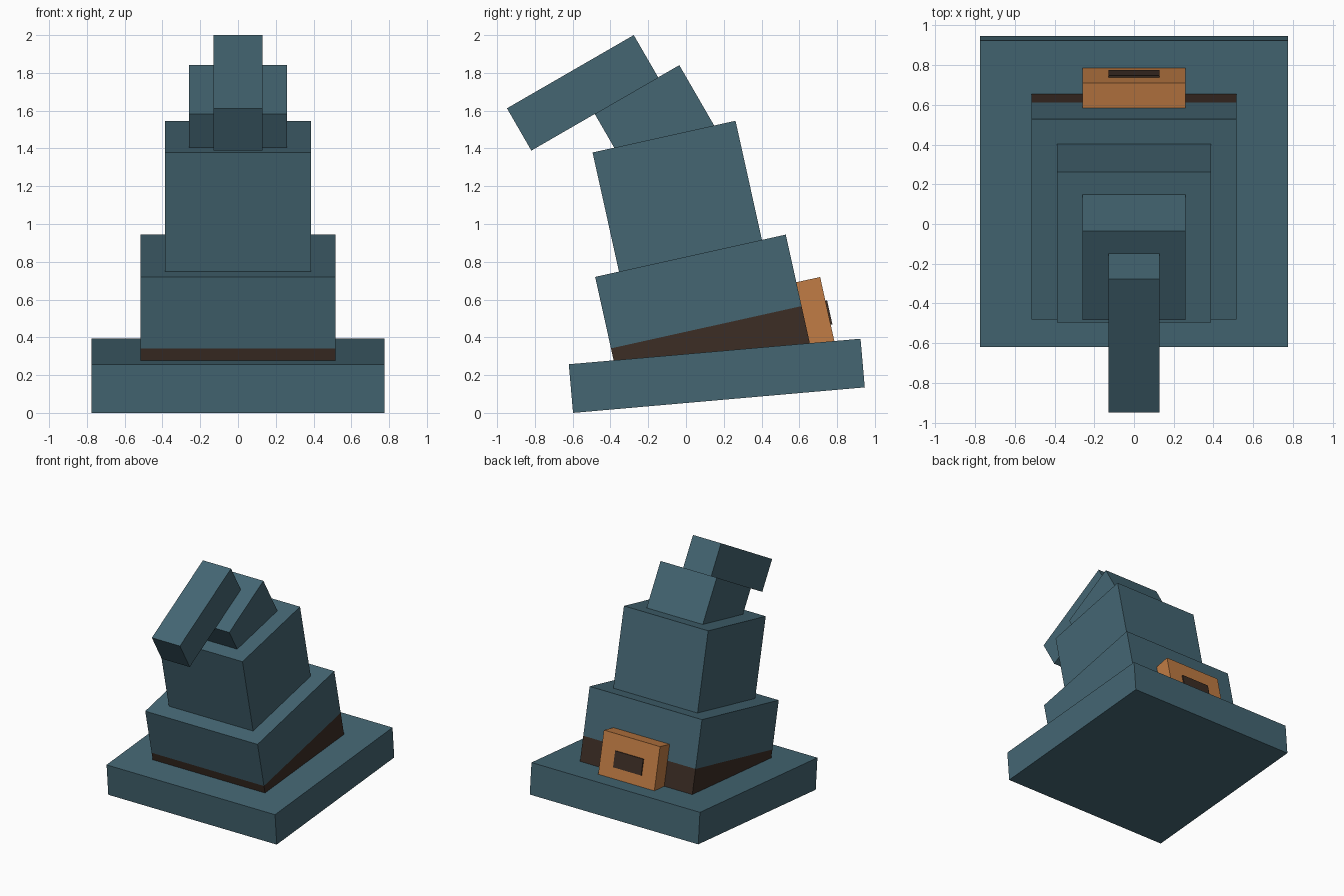
import bpy
import bmesh
from math import radians
from mathutils import Matrix, Vector

if "Cube" in bpy.data.objects:
    bpy.data.objects.remove(bpy.data.objects["Cube"])

U = 0.1292  # one block unit of the model


def material(name, rgb):
    m = bpy.data.materials.new(name)
    m.diffuse_color = (*rgb, 1.0)
    m.use_nodes = True
    m.node_tree.nodes["Principled BSDF"].inputs["Base Color"].default_value = m.diffuse_color
    return m


teal = material("dusty teal", (0.058, 0.133, 0.171))
brown = material("dark brown", (0.045, 0.026, 0.018))
copper = material("copper orange", (0.533, 0.202, 0.058))


def frame(y, z, degrees):
    """Tilted frame whose origin lies at (y, z) on the centre line."""
    return Matrix.Translation((0, y, z)) @ Matrix.Rotation(radians(degrees), 4, 'X')


def block(name, base, width, y_range, z_range, mat):
    """Box centred on x, sized in units inside a tilted frame."""
    (y0, y1), (z0, z1) = y_range, z_range
    bm = bmesh.new()
    bmesh.ops.create_cube(bm, size=U)
    bmesh.ops.scale(bm, vec=Vector((width, y1 - y0, z1 - z0)), verts=bm.verts)
    bmesh.ops.translate(bm, vec=Vector((0, y0 + y1, z0 + z1)) * U / 2, verts=bm.verts)
    me = bpy.data.meshes.new(name)
    bm.to_mesh(me)
    bm.free()
    me.materials.append(mat)
    ob = bpy.data.objects.new(name, me)
    ob.matrix_world = base
    bpy.context.collection.objects.link(ob)
    return ob


brim_frame = frame(-0.598, 0.0, 5)         # bottom front edge of the brim
crown_frame = frame(-0.481, 0.72, 12.5)    # top front edge of the lower crown
tip_frame = frame(-0.483, 1.5825, 30)      # top front edge of the upper crown

# Brim
block("brim", brim_frame, 12, (0, 12), (0, 2), teal)

# Lower crown with its band, and the middle crown above
block("hat_band", crown_frame, 8, (0, 8), (-5, -3), brown)
block("lower_crown", crown_frame, 8, (0, 8), (-3, 0), teal)
block("middle_crown", crown_frame, 6, (1, 7), (0, 5), teal)

# Buckle on the back, with a thin dark plate as its opening
block("buckle", crown_frame, 4, (8, 9), (-5, -2), copper)
block("buckle_opening", crown_frame, 2, (9, 9.07), (-4, -3), brown)

# Bent tip
block("upper_crown", tip_frame, 4, (0, 4), (-3, 0), teal)
block("folded_tip", tip_frame, 2, (-3, 3), (0, 2), teal)
